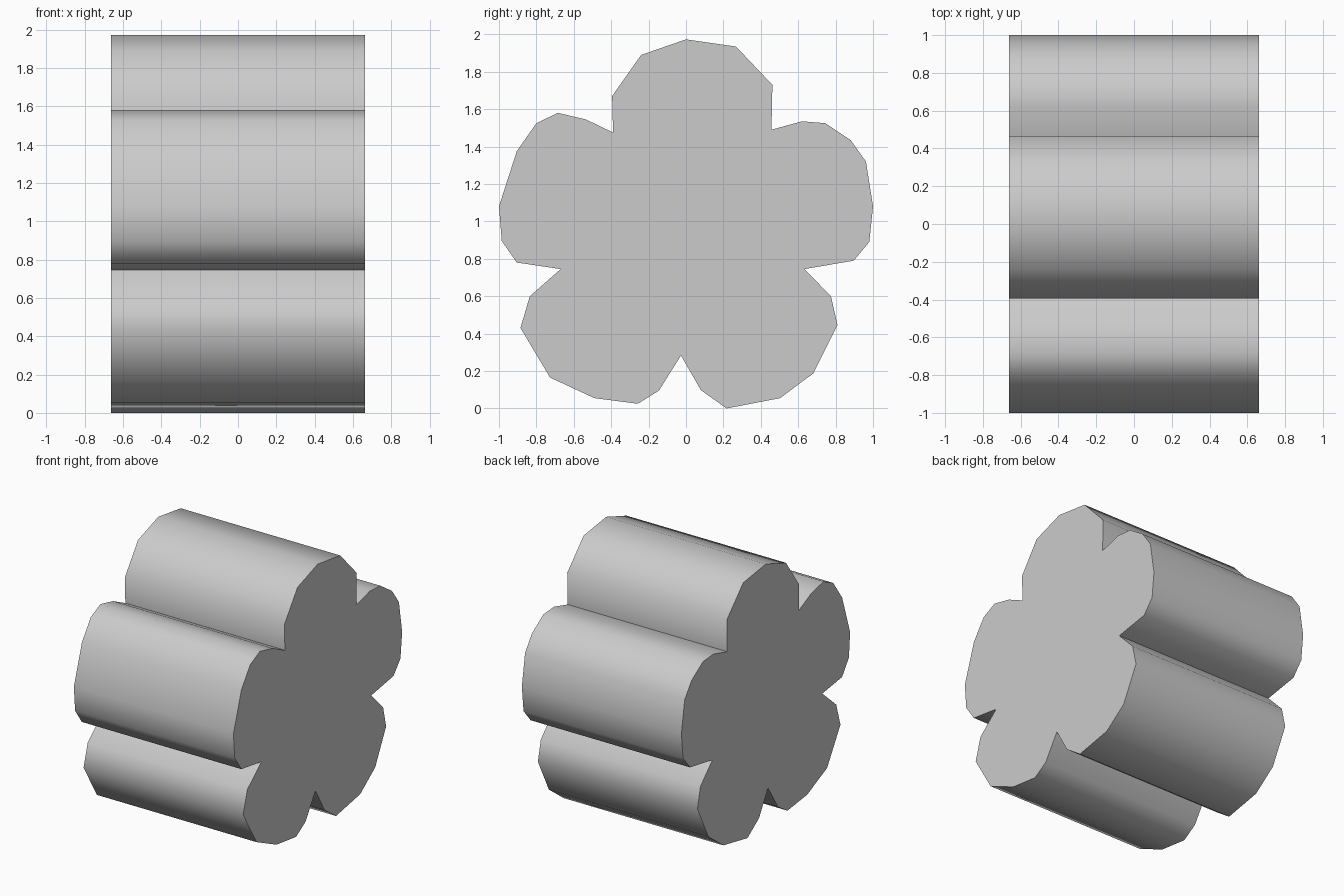
import bpy, bmesh, math

if "Cube" in bpy.data.objects:
    bpy.data.objects.remove(bpy.data.objects["Cube"])

# Five-lobed flower outline in the (y, z) plane, clockwise from the top
OUTLINE = [
    # top petal and right petal
    (0, 1.973), (.267, 1.935), (.462, 1.73), (.457, 1.49), (.62, 1.535), (.745, 1.525),
    (.88, 1.435), (.962, 1.32), (1, 1.08), (.98, .89), (.897, .79), (.633, .745),
    # lower right petal
    (.775, .60), (.81, .445), (.68, .187), (.503, .055), (.217, 0), (.08, .097),
    # lower left petal
    (-.027, .283), (-.145, .095), (-.257, .025), (-.49, .055), (-.727, .165),
    (-.885, .43), (-.835, .60), (-.67, .745),
    # left petal
    (-.905, .78), (-.985, .895), (-1, 1.08), (-.905, 1.375), (-.80, 1.525),
    (-.685, 1.58), (-.535, 1.545), (-.39, 1.475), (-.395, 1.67), (-.24, 1.89),
]
HALF_DEPTH = 0.662

# Extrude the outline along x
bm = bmesh.new()
face = bm.faces.new([bm.verts.new((-HALF_DEPTH, y, z)) for y, z in OUTLINE])
res = bmesh.ops.extrude_face_region(bm, geom=[face], use_keep_orig=True)
verts = [g for g in res["geom"] if isinstance(g, bmesh.types.BMVert)]
bmesh.ops.translate(bm, verts=verts, vec=(2 * HALF_DEPTH, 0, 0))
bmesh.ops.recalc_face_normals(bm, faces=bm.faces)

mesh = bpy.data.meshes.new("flower_block")
bm.to_mesh(mesh)
bm.free()
obj = bpy.data.objects.new("flower_block", mesh)
bpy.context.collection.objects.link(obj)

# Smooth rounded petals, crisp caps and notches
bpy.context.view_layer.objects.active = obj
obj.select_set(True)
bpy.ops.object.shade_smooth_by_angle(angle=math.radians(50))
